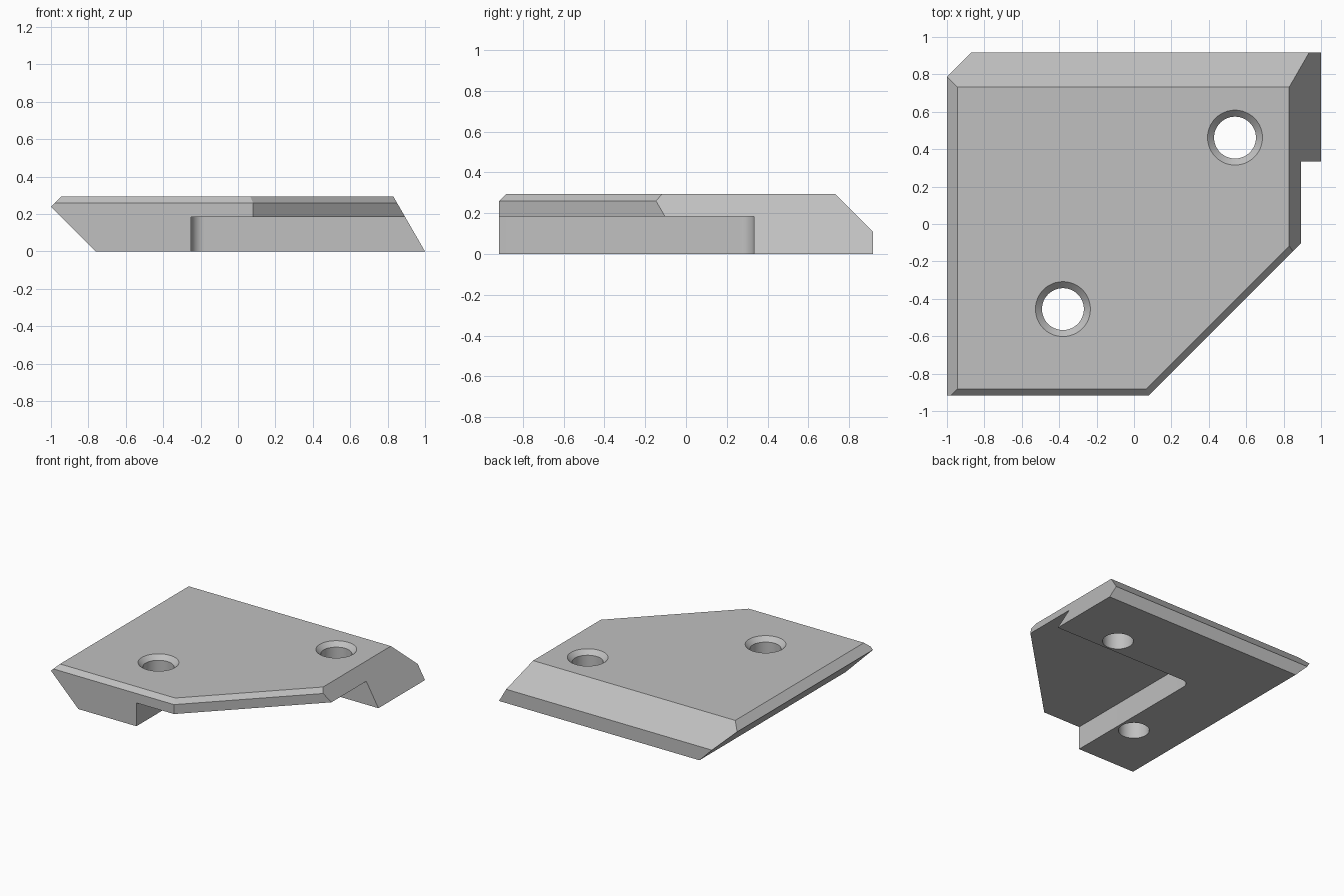
import bpy
import bmesh
import math
from mathutils import Vector

if "Cube" in bpy.data.objects:
    bpy.data.objects.remove(bpy.data.objects["Cube"], do_unlink=True)

TOP, STEP = 0.295, 0.185
FRONT, BACK = -0.917, 0.917
HOLE_R, SINK_R = 0.112, 0.147
CHAMFER = 0.035

grey = bpy.data.materials.new("plain grey")
grey.use_nodes = True
colour = (0.53, 0.53, 0.53, 1)
grey.diffuse_color = colour
grey.node_tree.nodes["Principled BSDF"].inputs["Base Color"].default_value = colour


def to_object(name, bm):
    bmesh.ops.recalc_face_normals(bm, faces=bm.faces)
    mesh = bpy.data.meshes.new(name)
    bm.to_mesh(mesh)
    bm.free()
    mesh.materials.append(grey)
    obj = bpy.data.objects.new(name, mesh)
    bpy.context.collection.objects.link(obj)
    return obj


def prism(points, direction):
    """Extrude a closed outline along a vector."""
    bm = bmesh.new()
    face = bm.faces.new([bm.verts.new(p) for p in points])
    moved = bmesh.ops.extrude_face_region(bm, geom=[face], use_keep_orig=True)
    verts = [g for g in moved["geom"] if isinstance(g, bmesh.types.BMVert)]
    bmesh.ops.translate(bm, verts=verts, vec=direction)
    return bm


def slice_off(bm, point, normal):
    """Remove everything beyond a plane and cap the cut."""
    cut = bmesh.ops.bisect_plane(bm, geom=bm.verts[:] + bm.edges[:] + bm.faces[:],
                                 plane_co=point, plane_no=Vector(normal).normalized(),
                                 clear_outer=True)
    edges = [g for g in cut["geom_cut"] if isinstance(g, bmesh.types.BMEdge)]
    bmesh.ops.contextual_create(bm, geom=edges)


# Body: side-sloped profile run from front to back
profile = [(-0.76, 0), (1, 0), (0.83, TOP), (-0.945, TOP), (-1, 0.24)]
bm = prism([(x, FRONT, z) for x, z in profile], (0, BACK - FRONT, 0))
slice_off(bm, (0, BACK, 0.11), (0, 1, 1))                      # back bevel
slice_off(bm, (0.08, FRONT, 0), (1, -1, 0))                    # cut corner
slice_off(bm, (0, FRONT, TOP - CHAMFER), (0, -1, 1))           # front chamfer
diagonal = math.sqrt(0.5)
slice_off(bm, (0.08, FRONT, TOP - CHAMFER), (diagonal, -diagonal, 1))
body = to_object("bevelled_plate", bm)

# Underside pocket with a rounded inner corner
px, py, r = -0.25, 0.333, 0.07
outline = [(1.3, py), (1.3, -1.3), (px, -1.3)]
for i in range(13):
    a = math.pi - i * math.pi / 24
    outline.append((px + r + r * math.cos(a), py - r + r * math.sin(a)))
cutters = [to_object("pocket_cutter", prism([(x, y, -0.1) for x, y in outline],
                                            (0, 0, STEP + 0.1)))]


def hole_cutter(x, y):
    """Straight bore with a countersunk mouth."""
    bm = bmesh.new()
    rings = [(HOLE_R, -0.1), (HOLE_R, TOP - CHAMFER),
             (SINK_R + CHAMFER, TOP + CHAMFER)]
    n = 48
    loops = [[bm.verts.new((x + rad * math.cos(i * math.tau / n),
                            y + rad * math.sin(i * math.tau / n), z))
              for i in range(n)] for rad, z in rings]
    for low, high in zip(loops, loops[1:]):
        for i in range(n):
            j = (i + 1) % n
            bm.faces.new((low[i], low[j], high[j], high[i]))
    bm.faces.new(loops[0])
    bm.faces.new(loops[-1])
    return to_object("hole_cutter", bm)


cutters += [hole_cutter(0.54, 0.462), hole_cutter(-0.38, -0.455)]

# Apply the cuts and tidy up
bpy.ops.object.select_all(action='DESELECT')
body.select_set(True)
bpy.context.view_layer.objects.active = body
for cutter in cutters:
    cutter.hide_render = True
    mod = body.modifiers.new("cut", 'BOOLEAN')
    mod.operation = 'DIFFERENCE'
    mod.solver = 'EXACT'
    mod.object = cutter
    bpy.ops.object.modifier_apply(modifier=mod.name)
    bpy.data.objects.remove(cutter, do_unlink=True)
bpy.ops.object.shade_smooth_by_angle(angle=math.radians(30))
